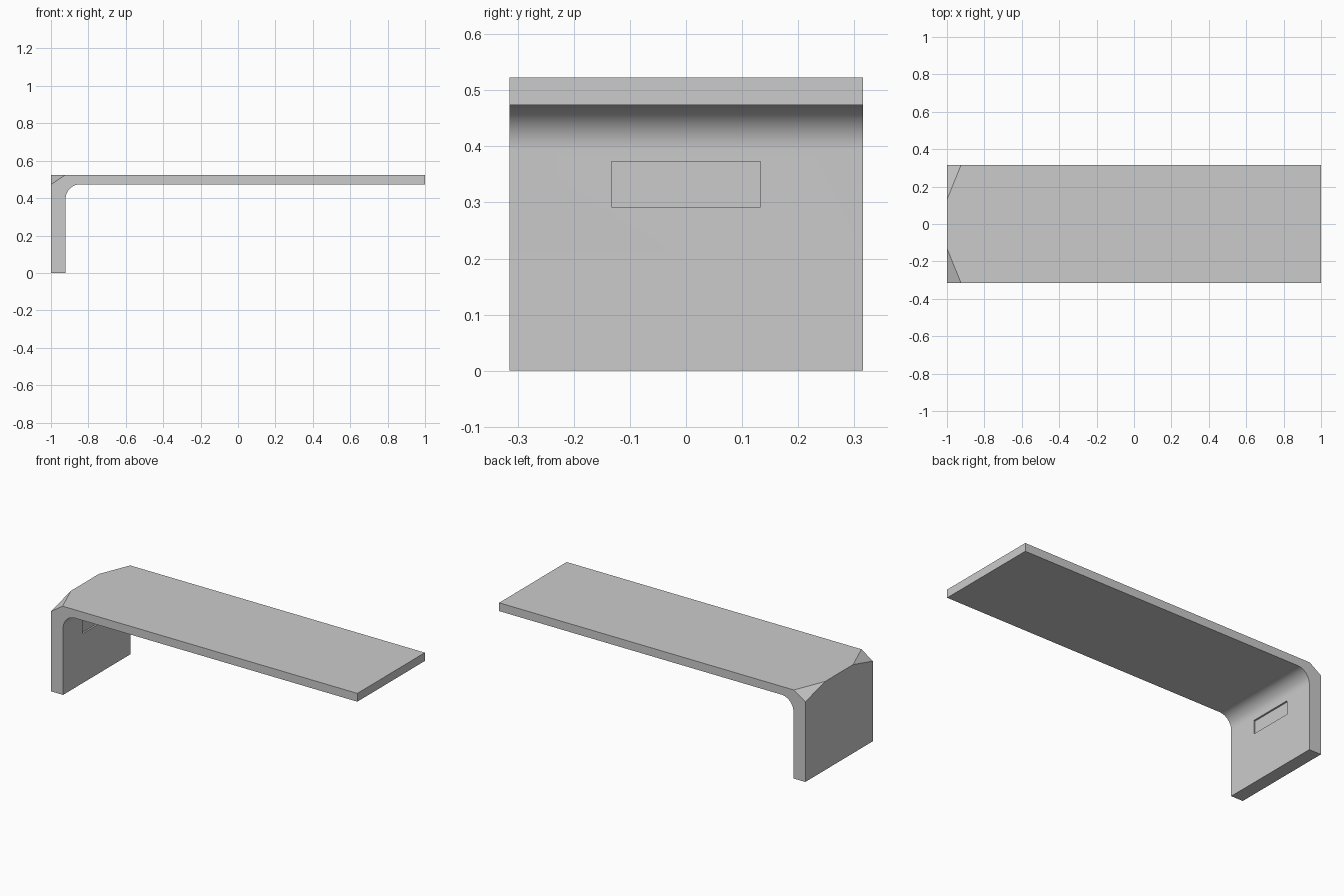
import bpy, bmesh, math
from mathutils import Vector

if "Cube" in bpy.data.objects:
    bpy.data.objects.remove(bpy.data.objects["Cube"])

HALF_W, TOP, UNDER, LEG_IN, R = 0.315, 0.523, 0.474, -0.922, 0.08

# Side profile: thin top, thicker leg, rounded inner corner
profile = [(-1, 0), (-1, TOP), (1, TOP), (1, UNDER)]
for i in range(17):
    a = math.pi / 2 + i / 16 * math.pi / 2
    profile.append((LEG_IN + R + R * math.cos(a), UNDER - R + R * math.sin(a)))
profile.append((LEG_IN, 0))

bm = bmesh.new()
face = bm.faces.new([bm.verts.new((x, -HALF_W, z)) for x, z in profile])
ext = bmesh.ops.extrude_face_region(bm, geom=[face])
verts = [g for g in ext["geom"] if isinstance(g, bmesh.types.BMVert)]
bmesh.ops.translate(bm, verts=verts, vec=(0, 2 * HALF_W, 0))

# Clipped upper corners at the leg end
for s in (-1, 1):
    cut = bmesh.ops.bisect_plane(
        bm, geom=bm.verts[:] + bm.edges[:] + bm.faces[:], dist=1e-5,
        plane_co=(-1, s * 0.13, TOP),
        plane_no=Vector((-1 / 0.075, s / 0.185, 1 / 0.05)).normalized(),
        clear_outer=True)
    edges = [g for g in cut["geom_cut"] if isinstance(g, bmesh.types.BMEdge)]
    bmesh.ops.holes_fill(bm, edges=edges, sides=0)
bmesh.ops.recalc_face_normals(bm, faces=bm.faces[:])

mesh = bpy.data.meshes.new("bent_shelf")
bm.to_mesh(mesh)
bm.free()
shelf = bpy.data.objects.new("bent_shelf", mesh)
bpy.context.collection.objects.link(shelf)

# Shallow rectangular recess on the inner leg face
bpy.ops.mesh.primitive_cube_add(size=1, location=(LEG_IN + 0.02, 0, 0.332))
cutter = bpy.context.object
cutter.name = "recess_cutter"
cutter.scale = (0.06, 0.266, 0.081)
cutter.hide_render = True
mod = shelf.modifiers.new("recess", 'BOOLEAN')
mod.operation, mod.solver, mod.object = 'DIFFERENCE', 'EXACT', cutter

bpy.ops.object.select_all(action='DESELECT')
shelf.select_set(True)
bpy.context.view_layer.objects.active = shelf
bpy.ops.object.modifier_apply(modifier=mod.name)
bpy.data.objects.remove(cutter)
bpy.ops.object.shade_smooth_by_angle(angle=math.radians(20))
